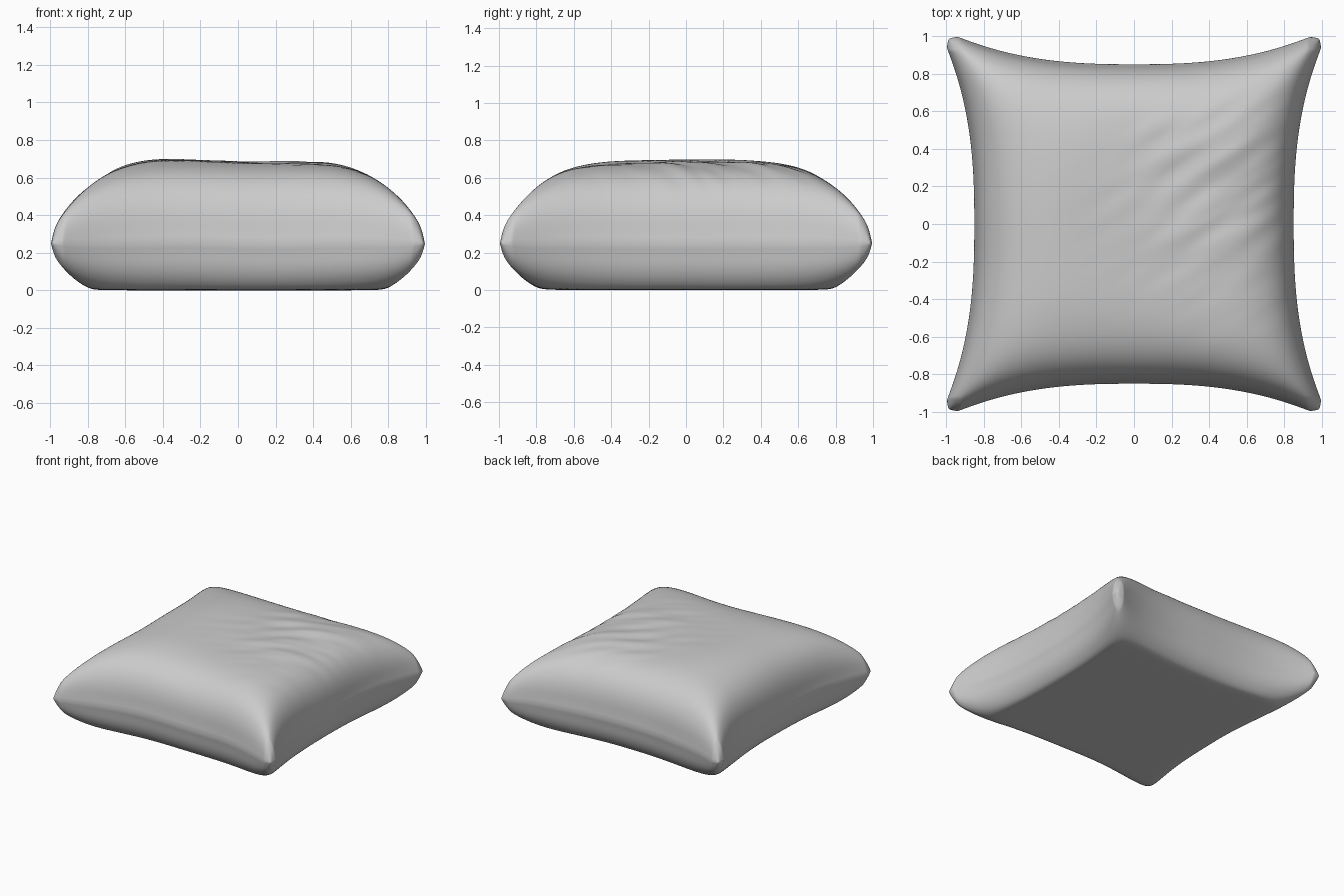
import bpy, bmesh, math
from mathutils import Vector, noise

if "Cube" in bpy.data.objects:
    bpy.data.objects.remove(bpy.data.objects["Cube"])

N = 128          # grid divisions per side
SEAM_Z = 0.25


def spread(i):
    # cluster rows of vertices towards the seam
    return math.sin(math.pi / 2 * (2 * i / N - 1))


def flare(t):
    # outline pulled in at mid edge, flaring out into the corner ears
    return 0.85 + 0.147 * min(1.0, abs(t) / 0.94) ** 2.6


def puff(t):
    return max(0.0, 1 - abs(t) ** 5) ** 0.38


def bump(x, y, cx, cy, rx, ry):
    return math.exp(-((x - cx) / rx) ** 2 - ((y - cy) / ry) ** 2)


def creases(x, y):
    # diagonal cloth wrinkles, long along one direction
    a = math.radians(32)
    along, across = x * math.cos(a) + y * math.sin(a), -x * math.sin(a) + y * math.cos(a)
    n = noise.noise(Vector((along * 3.0, across * 11.0, 2.3)))
    return 0.016 * n * bump(x, y, 0.45, 0.2, 0.45, 0.5)


def point(u, v, top):
    x, y = u * flare(v), v * flare(u)
    # blunt corner tips
    corner = abs(u * v) ** 30
    x -= math.copysign(0.012 * corner, u)
    y -= math.copysign(0.012 * corner, v)
    # thin pinched lip along the seam
    g = puff(u) * puff(v)
    lip = 0.012 * (1 - min(1.0, g / 0.25)) ** 2
    edge = max(abs(u), abs(v))
    if edge > 0.9:
        x *= 1 - 0.012 + lip
        y *= 1 - 0.012 + lip
    else:
        x *= 0.988
        y *= 0.988
    seam = SEAM_Z + 0.008 * noise.noise(Vector((x * 2, y * 2, 0)))
    if top:
        soft = 0.425 + 0.03 * bump(x, y, -0.4, 0.0, 0.4, 0.6) + 0.008 * bump(x, y, 0.5, 0, 0.3, 0.6)
        z = seam + soft * g + creases(x, y) * min(1, g * 1.5)
    else:
        # lower half sags until it rests flat on the ground
        d = seam - 0.34 * g
        z = (d + math.sqrt(d * d + 0.0004)) / 2
        z *= 1 - 0.02 * g
    return x, y, z


# Pillow: two puffed panels sewn along a shared seam
bm = bmesh.new()
for top in (True, False):
    rows = [[bm.verts.new(point(spread(i), spread(j), top)) for i in range(N + 1)]
            for j in range(N + 1)]
    # both panels meet exactly on the seam
    for j in range(N + 1):
        for i in range(N + 1):
            if i in (0, N) or j in (0, N):
                c = rows[j][i].co
                c.z = SEAM_Z + 0.008 * noise.noise(Vector((c.x * 2, c.y * 2, 0)))
    for j in range(N):
        for i in range(N):
            quad = [rows[j][i], rows[j][i + 1], rows[j + 1][i + 1], rows[j + 1][i]]
            bm.faces.new(quad if top else quad[::-1])
bmesh.ops.remove_doubles(bm, verts=bm.verts, dist=0.00005)
low = min(v.co.z for v in bm.verts)
for v in bm.verts:
    v.co.z -= low
bmesh.ops.recalc_face_normals(bm, faces=bm.faces)

mesh = bpy.data.meshes.new("pillow")
bm.to_mesh(mesh)
bm.free()
pillow = bpy.data.objects.new("pillow", mesh)
bpy.context.collection.objects.link(pillow)
for p in mesh.polygons:
    p.use_smooth = True
